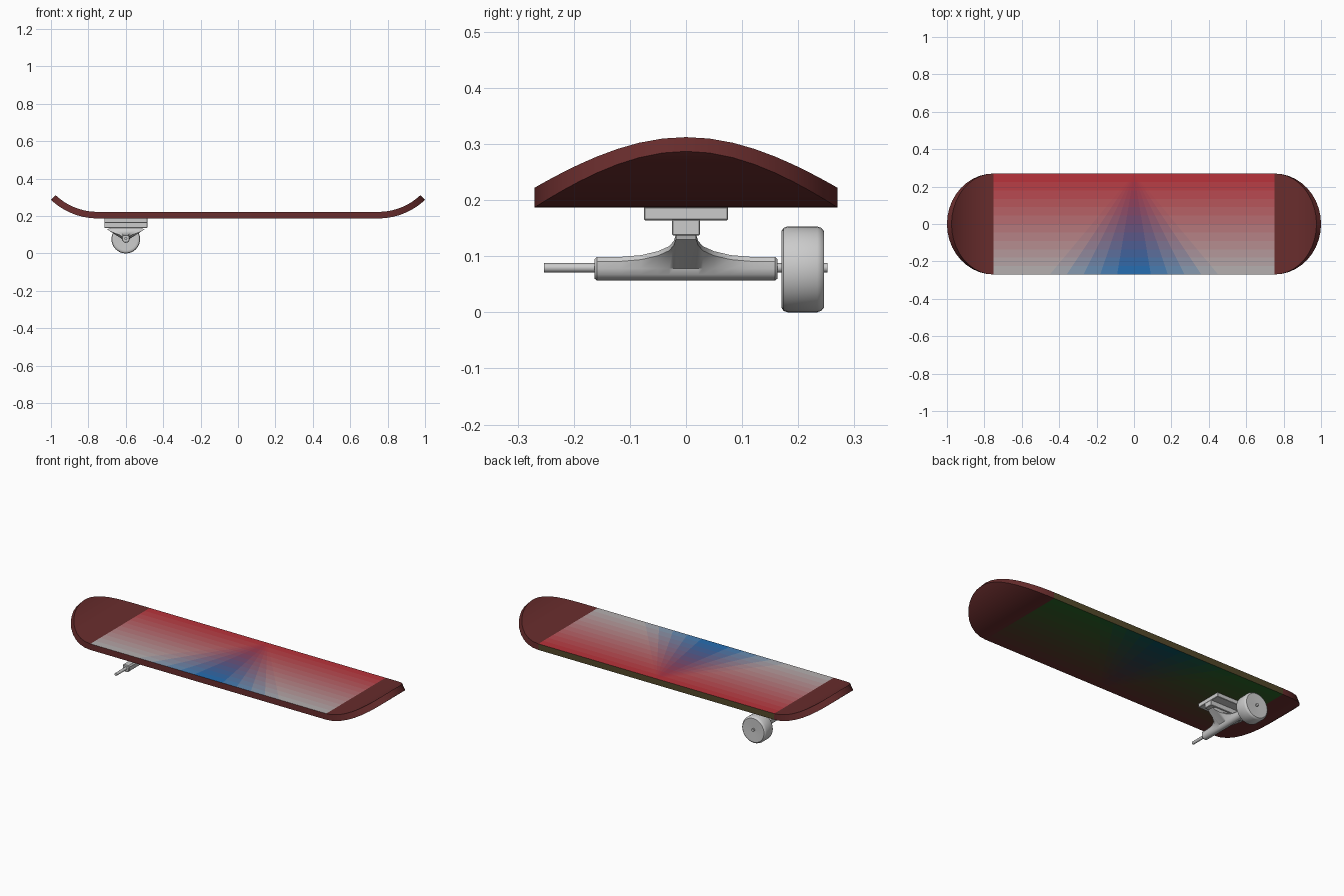
import bpy, bmesh
from math import sin, cos, asin, pi
from mathutils import Vector

if "Cube" in bpy.data.objects:
    bpy.data.objects.remove(bpy.data.objects["Cube"])

TX = -0.6                      # truck position along the board
W, FLAT, END = 0.27, 0.75, 0.25
Z0, Z1 = 0.187, 0.222          # underside and top of the flat deck


def finish(bm, name, mats=(), angle=0.6, recalc=True):
    bmesh.ops.remove_doubles(bm, verts=bm.verts, dist=1e-5)
    if recalc:
        bmesh.ops.recalc_face_normals(bm, faces=bm.faces)
    me = bpy.data.meshes.new(name)
    bm.to_mesh(me)
    bm.free()
    ob = bpy.data.objects.new(name, me)
    bpy.context.collection.objects.link(ob)
    for m in mats:
        me.materials.append(m)
    bpy.ops.object.select_all(action='DESELECT')
    ob.select_set(True)
    bpy.context.view_layer.objects.active = ob
    bpy.ops.object.shade_smooth_by_angle(angle=angle)
    return ob


def material(name, rgb):
    m = bpy.data.materials.new(name)
    m.diffuse_color = [c ** 2.2 for c in rgb] + [1]
    m.use_nodes = True
    m.node_tree.nodes["Principled BSDF"].inputs["Base Color"].default_value = m.diffuse_color
    return m


def mix(a, b, t):
    return [p + (q - p) * t for p, q in zip(a, b)]


def box(name, x, y, z0, z1, bevel):
    bm = bmesh.new()
    bmesh.ops.create_cube(bm, size=1)
    for v in bm.verts:
        v.co = (TX + v.co.x * 2 * x, v.co.y * 2 * y, z0 + (v.co.z + .5) * (z1 - z0))
    bmesh.ops.bevel(bm, geom=bm.edges[:], offset=bevel, segments=1, affect='EDGES')
    return finish(bm, name)


def loft(name, rings):
    # skins a list of closed rings and caps both ends
    bm = bmesh.new()
    vs = [[bm.verts.new(p) for p in r] for r in rings]
    n = len(rings[0])
    for a, b in zip(vs, vs[1:]):
        for i in range(n):
            bm.faces.new((a[i], a[(i + 1) % n], b[(i + 1) % n], b[i]))
    bm.faces.new(vs[0])
    bm.faces.new(vs[-1])
    return finish(bm, name)


def lathe(name, profile, zc, n):
    # rings around the axle direction from (y, radius) pairs
    loft(name, [[(TX + r * cos(2 * pi * i / n), y, zc + r * sin(2 * pi * i / n))
                 for i in range(n)] for y, r in profile])


# Deck: flat middle with colour-graded faces, upswept rounded ends
brown, red, grey, blue = (.41, .19, .19), (.72, .19, .22), (.70, .70, .70), (.08, .41, .71)
green, teal, olive = (.17, .42, .17), (.05, .33, .42), (.33, .29, .18)
mats = [material("deck_brown", brown), material("deck_olive", olive)]
bm = bmesh.new()


def face(pts, out, mat=0):
    f = bm.faces.new([bm.verts.new(p) for p in pts])
    f.normal_update()
    if f.normal.dot(Vector(out)) < 0:
        f.normal_flip()
    f.material_index = mat


def graded_panel(label, z, up, side, start, corner, middle, rows=12, cols=5):
    # fades from one long edge to the other, with a triangular fan in the middle
    def row(v):
        y = side * W * (1 - 2 * v)
        xs = [-FLAT] + [.45 * v * k / cols for k in range(-cols, cols + 1)] + [FLAT]
        return [(x, y, z) for x in xs]
    for i in range(rows):
        v = (i + .5) / rows
        a, b = row(i / rows), row((i + 1) / rows)
        shades = []
        for k in range(cols + 1):
            c = mix(start, mix(middle, corner, min(1, (k + .5) / cols)), v)
            if k == cols:
                c = mix(start, corner, v)
            mats.append(material(f"{label}_{i}_{k}", c))
            shades.append(len(mats) - 1)
        for j in range(len(a) - 1):
            k = j - cols - 1 if j > cols else cols - j
            face((a[j], a[j + 1], b[j + 1], b[j]), (0, 0, up), shades[min(k, cols)])


graded_panel("deck_top", Z1, 1, 1, red, grey, blue)
graded_panel("deck_under", Z0, -1, -1, brown, green, teal)
for s in (-1, 1):
    face([(-FLAT, s * W, Z0), (FLAT, s * W, Z0), (FLAT, s * W, Z1), (-FLAT, s * W, Z1)],
         (0, s, 0), 1 if s > 0 else 0)

R, T, N = 0.3625, Z1 - Z0, 10


def station(k, sx):
    phi = pi / 2 * k / N
    th, w = asin(END * sin(phi) / R), W * cos(phi)
    lo = (sx * (FLAT + R * sin(th)), Z0 + R * (1 - cos(th)))
    hi = (lo[0] - sx * T * sin(th), lo[1] + T * cos(th))
    return [[(p[0], s * w, p[1]) for s in (-1, 1)] for p in (lo, hi)]


for sx in (-1, 1):
    for k in range(N):
        (la, ha), (lb, hb) = station(k, sx), station(k + 1, sx)
        face((la[0], la[1], lb[1], lb[0]), (0, 0, -1))
        face((ha[0], ha[1], hb[1], hb[0]), (0, 0, 1))
        for i, s in ((0, -1), (1, 1)):
            face((la[i], lb[i], hb[i], ha[i]), (sx, s, 0))
finish(bm, "deck", mats, recalc=False)

# Truck base plate and the block under it
box("base_plate", .115, .075, .164, .188, .002)
box("base_block", .115, .025, .137, .166, .002)

# Hanger: round tube at the ends, flaring up to a wide neck in the middle
half = [(.163, .095, .018), (.159, .099, .021), (.115, .099, .021), (.08, .102, .024),
        (.05, .109, .036), (.03, .118, .062), (.022, .127, .085), (.018, .138, .1)]
stations = [(-y, t, w) for y, t, w in half] + [(0, .138, .1)] + half[::-1]
rings = []
for y, top, w in stations:
    r = min(w, .021)
    pts = [(r * cos(pi + pi * i / 6), .078 + r * sin(pi + pi * i / 6)) for i in range(7)]
    pts += [(w, top - .008), (w * .72, top), (-w * .72, top), (-w, top - .008)]
    rings.append([(TX + x, y, z) for x, z in pts])
loft("hanger", rings)

# Axle and the single wheel
lathe("axle", [(-.253, .0082), (.252, .0082)], .0795, 16)
lathe("wheel", [(.172, .02), (.170, .06), (.170, .068), (.174, .074), (.181, .0765),
                (.234, .0765), (.241, .074), (.246, .068), (.246, .06), (.243, .02)], .0767, 32)
